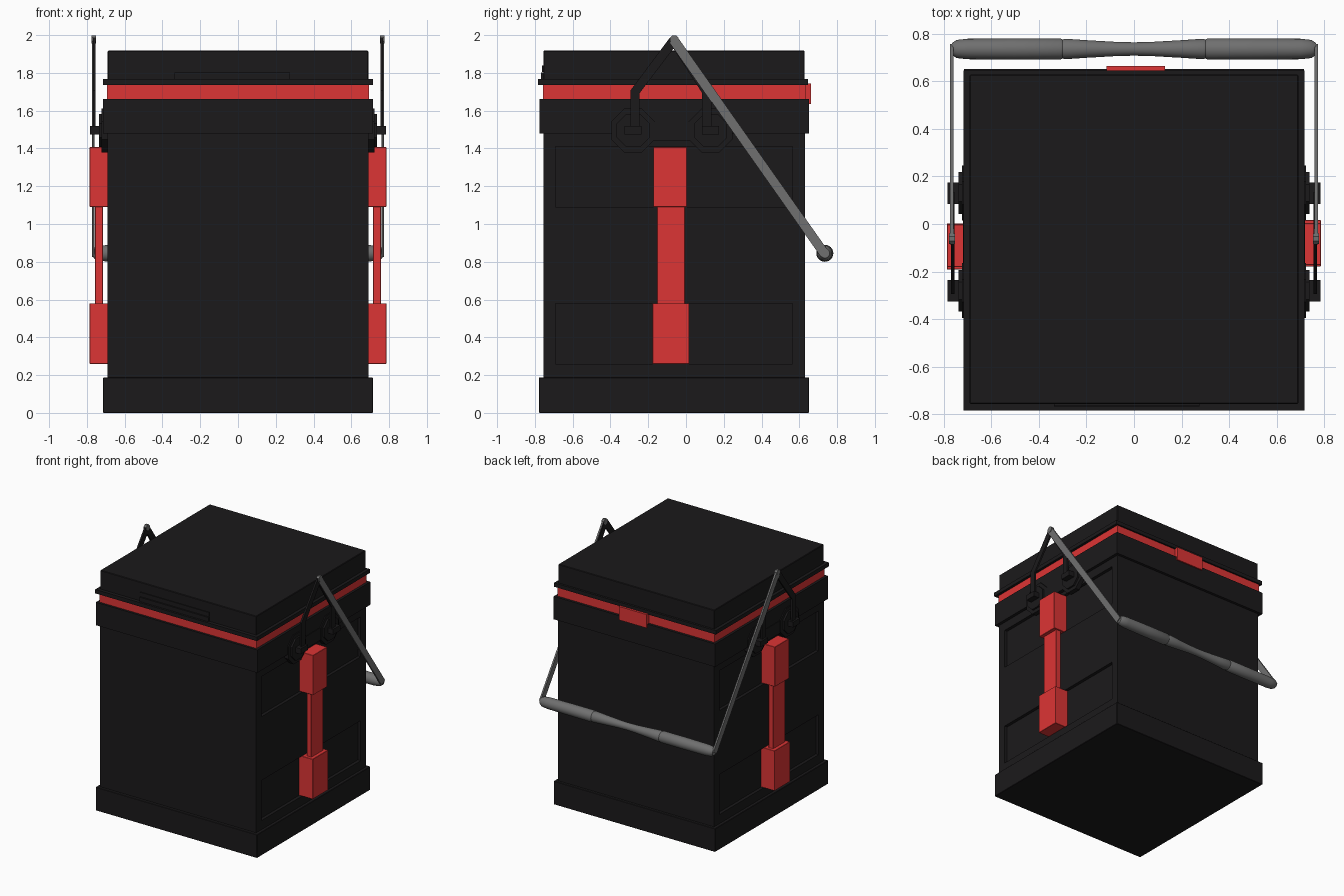
import bpy, bmesh, math
from mathutils import Vector

if "Cube" in bpy.data.objects:
    bpy.data.objects.remove(bpy.data.objects["Cube"])


def material(name, rgb):
    m = bpy.data.materials.new(name)
    m.diffuse_color = (*rgb, 1)
    m.use_nodes = True
    m.node_tree.nodes["Principled BSDF"].inputs["Base Color"].default_value = m.diffuse_color
    return m


BLACK = material("black_plastic", (0.011, 0.010, 0.011))
RED = material("red_plastic", (0.72, 0.035, 0.035))
GREY = material("grey_metal", (0.16, 0.16, 0.16))


def finish(name, bm, mat, mirror=False):
    bmesh.ops.recalc_face_normals(bm, faces=bm.faces)
    me = bpy.data.meshes.new(name)
    bm.to_mesh(me)
    bm.free()
    ob = bpy.data.objects.new(name, me)
    bpy.context.collection.objects.link(ob)
    if mat:
        me.materials.append(mat)
    if mirror:
        ob.modifiers.new("mirror", 'MIRROR')
    return ob


def box(name, x, y, z, mat, mirror=False, bevel=0.0):
    bm = bmesh.new()
    bmesh.ops.create_cube(bm, size=1)
    for v in bm.verts:
        v.co = [(a + b) / 2 + c * (b - a) for c, (a, b) in zip(v.co, (x, y, z))]
    if bevel:
        bmesh.ops.bevel(bm, geom=bm.edges[:], offset=bevel, segments=1, affect='EDGES')
    return finish(name, bm, mat, mirror)


def plate(name, outline, x0, x1, mat, mirror=True):
    """Extrude a (y, z) outline along x."""
    bm = bmesh.new()
    face = bm.faces.new([bm.verts.new((x0, y, z)) for y, z in outline])
    out = bmesh.ops.extrude_face_region(bm, geom=[face])
    for v in out["geom"]:
        if isinstance(v, bmesh.types.BMVert):
            v.co.x = x1
    return finish(name, bm, mat, mirror)


def octagon(cy, cz, r):
    return [(cy + r * math.cos(math.pi / 8 + k * math.pi / 4),
             cz + r * math.sin(math.pi / 8 + k * math.pi / 4)) for k in range(8)]


def bar(path, w):
    """Outline of a flat bar of width w following a (y, z) path."""
    pts = [Vector(p) for p in path]
    left, right = [], []
    for i, p in enumerate(pts):
        d = Vector((0, 0))
        if i:
            d += (p - pts[i - 1]).normalized()
        if i < len(pts) - 1:
            d += (pts[i + 1] - p).normalized()
        d.normalize()
        n = Vector((-d.y, d.x)) * w / 2
        left.append(p + n)
        right.append(p - n)
    return left + right[::-1]


# Body with two recessed panels on each side
body = box("body", (-0.69, 0.69), (-0.755, 0.63), (0.004, 1.70), BLACK)
for level, z in (("lower", (0.26, 0.58)), ("upper", (1.09, 1.41))):
    cut = box(level + "_panel_cutter", (0.665, 0.8), (-0.69, 0.565), z, None, True)
    cut.hide_render = True
    cut.display_type = 'WIRE'
    cut.hide_set(True)
    mod = body.modifiers.new("panel", 'BOOLEAN')
    mod.operation = 'DIFFERENCE'
    mod.solver = 'EXACT'
    mod.object = cut

# Base skirt, collar, seal and lid
box("base_skirt", (-0.714, 0.714), (-0.779, 0.652), (0, 0.187), BLACK, bevel=0.003)
box("collar", (-0.714, 0.714), (-0.776, 0.652), (1.48, 1.663), BLACK)
box("red_seal", (-0.694, 0.694), (-0.758, 0.632), (1.655, 1.74), RED)
box("lid_rim", (-0.715, 0.715), (-0.783, 0.645), (1.737, 1.768), BLACK)
box("lid", (-0.69, 0.69), (-0.755, 0.628), (1.76, 1.918), BLACK, bevel=0.004)

# Stepped grip on the lid front and red latch at the back
for i, z in enumerate((1.768, 1.806)):
    box(f"lid_grip_step_{i + 1}", (-0.335, 0.275), (-0.767 + i * 0.005, -0.75),
        (z, z + 0.034), BLACK)
box("back_latch", (-0.115, 0.13), (0.625, 0.663), (1.635, 1.743), RED)

# Red side straps: the left one is the right one turned half round
for side, s in (("right", 1), ("left", -1)):
    for part, x, y, z in (
            ("strap_top", (0.66, 0.785), (-0.173, 0.005), (1.09, 1.408)),
            ("strap_middle", (0.715, 0.757), (-0.153, -0.005), (0.57, 1.10)),
            ("strap_bottom", (0.66, 0.785), (-0.178, 0.017), (0.26, 0.58))):
        if s < 0:
            x = (-x[1], -x[0])
            y = (-0.175 - y[1], -0.175 - y[0])
        box(f"{part}_{side}", x, y, z, RED, bevel=0.002)

# Octagonal handle mounts with pegs, joined by a web
for name, y in (("front", -0.28), ("back", 0.13)):
    plate(name + "_mount", octagon(y, 1.495, 0.125), 0.685, 0.722, BLACK)
    plate(name + "_mount_step", octagon(y, 1.495, 0.095), 0.70, 0.736, BLACK)
    box(name + "_peg", (0.70, 0.783), (y - 0.045, y + 0.045), (1.475, 1.518), BLACK, True)
box("mount_web", (0.685, 0.718), (-0.19, 0.04), (1.44, 1.54), BLACK, True)

# Black bent hanger on each side, then the grey swinging arm
hanger = [(-0.27, 1.48), (-0.27, 1.70), (-0.065, 1.972), (0.11, 1.70), (0.11, 1.48)]
for name, path in (("hanger_front", hanger[:3]), ("hanger_back", hanger[2:])):
    plate(name, bar(path, 0.05), 0.754, 0.768, BLACK)
plate("handle_arm", bar([(-0.065, 1.975), (0.735, 0.84)], 0.05), 0.759, 0.772, GREY)
plate("handle_pivot", octagon(-0.062, 1.977, 0.024), 0.752, 0.776, GREY)

# Turned handle grip, waisted in the middle
profile = [(0, 0.028), (0.08, 0.030), (0.20, 0.037), (0.29, 0.043), (0.30, 0.040),
           (0.31, 0.045), (0.50, 0.045), (0.70, 0.043), (0.745, 0.038), (0.765, 0.025)]
profile = [(-x, r) for x, r in profile[:0:-1]] + profile
bm = bmesh.new()
N = 24
rings = [[bm.verts.new((x, 0.735 + r * math.cos(k * math.tau / N),
                        0.845 + r * math.sin(k * math.tau / N))) for k in range(N)]
         for x, r in profile]
for a, b in zip(rings, rings[1:]):
    for k in range(N):
        bm.faces.new((a[k], a[(k + 1) % N], b[(k + 1) % N], b[k]))
bm.faces.new(rings[0])
bm.faces.new(rings[-1])
grip = finish("handle_grip", bm, GREY)
bpy.context.view_layer.objects.active = grip
grip.select_set(True)
bpy.ops.object.shade_smooth_by_angle(angle=math.radians(35))
